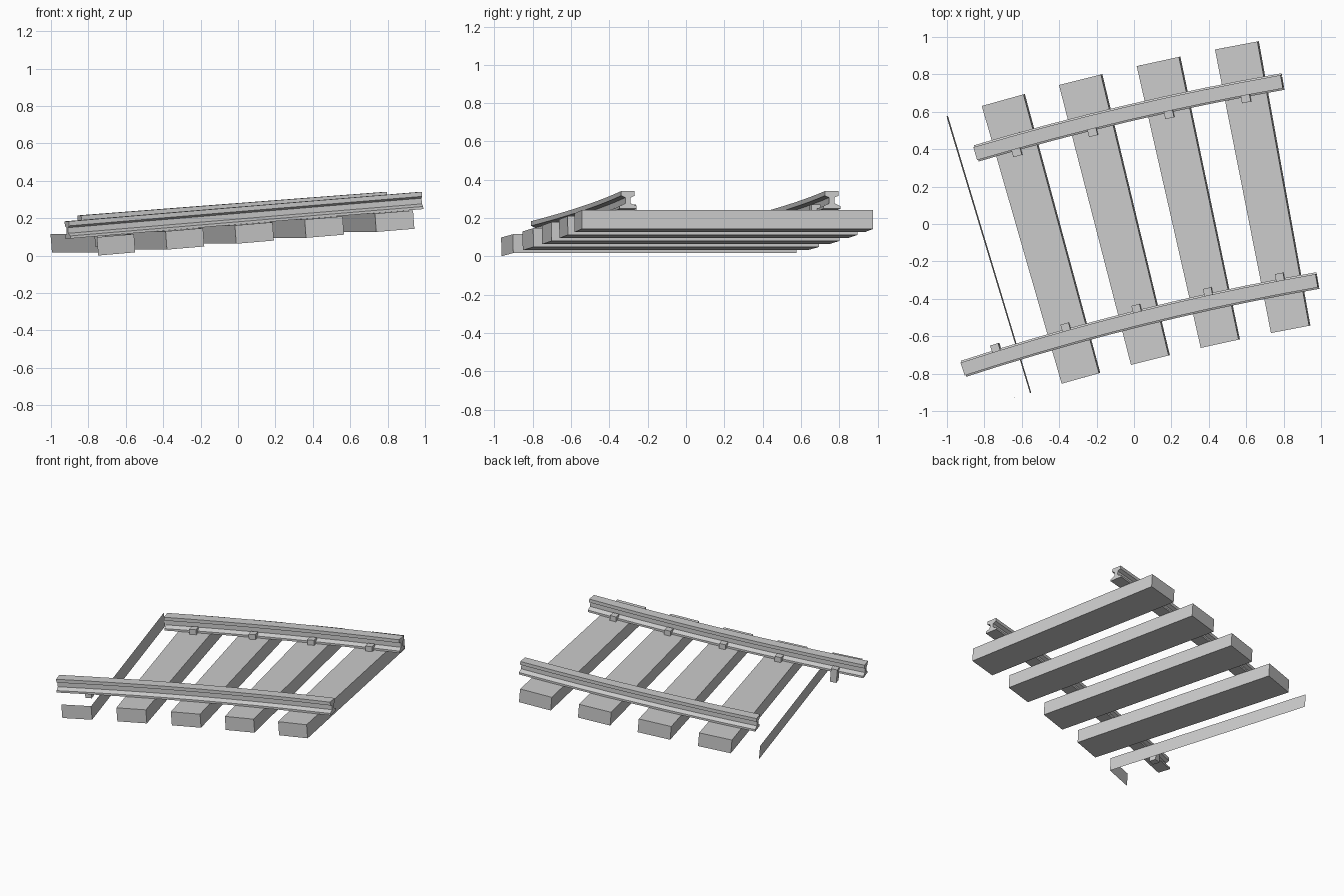
import bpy
import math

if "Cube" in bpy.data.objects:
    bpy.data.objects.remove(bpy.data.objects["Cube"])

# Track frame: r = radius from curve centre, t = sleeper index along track, h = height over sleeper tops
CX, CY = 3.366, -13.905
A0, STEP, RISE = 17.21, 1.62, 0.0315
TIE_H = 0.098


def place(r, t, h):
    a = math.radians(A0 - STEP * t + (h + TIE_H / 2) * 0.31)
    return (CX - r * math.sin(a), CY + r * math.cos(a), 0.107 + RISE * t + h)


def make(name, verts, faces):
    mesh = bpy.data.meshes.new(name)
    mesh.from_pydata(verts, [], faces)
    mesh.update()
    obj = bpy.data.objects.new(name, mesh)
    bpy.context.collection.objects.link(obj)
    return obj


BOX = [(0, 3, 2, 1), (4, 5, 6, 7), (0, 1, 5, 4), (1, 2, 6, 5), (2, 3, 7, 6), (3, 0, 4, 7)]


def block(name, r0, r1, t, half, h0, h1, faces=BOX):
    verts = [place(r, t + s * half, h) for h in (h0, h1)
             for r, s in ((r0, -1), (r0, 1), (r1, 1), (r1, -1))]
    return make(name, verts, faces)


def rail(name, radius, t0, t1):
    # I-shaped section: base, web, head
    half = [(0.045, 0.0), (0.045, 0.014), (0.014, 0.028),
            (0.014, 0.058), (0.036, 0.068), (0.036, 0.092)]
    prof = half + [(-x, h) for x, h in reversed(half)]
    n, segs = len(prof), int((t1 - t0) * 2)
    verts = [place(radius + x, t0 + k * 0.5, h)
             for k in range(segs + 1) for x, h in prof]
    faces = [(k * n + i, k * n + (i + 1) % n, (k + 1) * n + (i + 1) % n, (k + 1) * n + i)
             for k in range(segs) for i in range(n)]
    # end caps as strips between mirrored profile points
    for base, flip in ((0, False), (segs * n, True)):
        for i in range(5):
            f = (base + i, base + n - 1 - i, base + n - 2 - i, base + i + 1)
            faces.append(f[::-1] if flip else f)
    return make(name, verts, faces)


# Sleepers: the first one is only an open shell (front end and right side)
block("open_sleeper", 13.58, 15.125, 0, 0.27, -TIE_H, 0, [(0, 1, 5, 4), (1, 2, 6, 5)])
for i in range(1, 5):
    block(f"sleeper_{i}", 13.58, 15.125, i, 0.27, -TIE_H, 0)

# Rails: the back rail is one bay shorter
rail("front_rail", 13.81, -0.5, 4.5)
rail("back_rail", 14.89, 0.5, 4.5)

# Spikes on the inner side of each rail
for i in range(5):
    block(f"front_spike_{i}", 13.835, 13.885, i, 0.057, -0.06, 0.036)
    if i:
        block(f"back_spike_{i}", 14.815, 14.865, i, 0.057, -0.06, 0.036)
